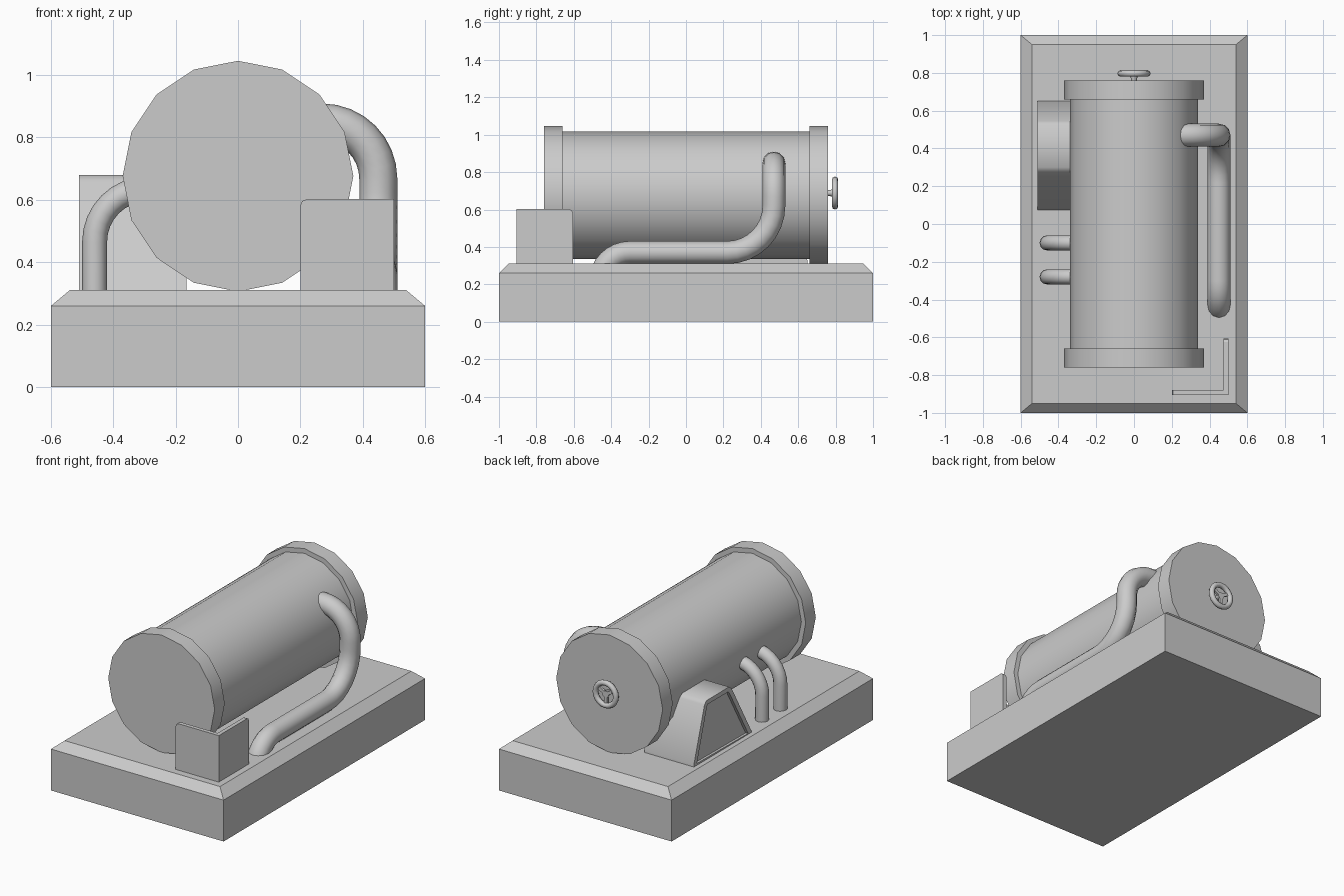
import bpy, bmesh, math
from mathutils import Vector, Matrix

if "Cube" in bpy.data.objects:
    bpy.data.objects.remove(bpy.data.objects["Cube"])


def finish(bm, name, smooth=None):
    bmesh.ops.recalc_face_normals(bm, faces=bm.faces)
    me = bpy.data.meshes.new(name)
    bm.to_mesh(me)
    bm.free()
    ob = bpy.data.objects.new(name, me)
    bpy.context.collection.objects.link(ob)
    if smooth:
        bpy.ops.object.select_all(action='DESELECT')
        ob.select_set(True)
        bpy.context.view_layer.objects.active = ob
        bpy.ops.object.shade_smooth_by_angle(angle=math.radians(smooth))
    return ob


def cyl_y(name, r1, r2, y0, y1, z, sides):
    """Cylinder or cone along y, radius r1 at y0 and r2 at y1."""
    bm = bmesh.new()
    mat = Matrix.Translation((0, (y0 + y1) / 2, z)) @ Matrix.Rotation(-math.pi / 2, 4, 'X')
    bmesh.ops.create_cone(bm, cap_ends=True, segments=sides, radius1=r1, radius2=r2,
                          depth=y1 - y0, matrix=mat)
    return finish(bm, name, 35)


def prism(name, profile, offset, smooth=None):
    """Extrude a flat 3D profile along an offset."""
    bm = bmesh.new()
    face = bm.faces.new([bm.verts.new(p) for p in profile])
    ext = bmesh.ops.extrude_face_region(bm, geom=[face], use_keep_orig=True)
    bmesh.ops.translate(bm, vec=offset, verts=[v for v in ext['geom'] if isinstance(v, bmesh.types.BMVert)])
    return finish(bm, name, smooth)


def pipe(name, pts, bends, radius):
    """Round pipe through pts, each inner corner rounded by its bend radius."""
    pts = [Vector(p) for p in pts]
    path = [pts[0]]
    for i, r in enumerate(bends, 1):
        a = (pts[i - 1] - pts[i]).normalized()
        b = (pts[i + 1] - pts[i]).normalized()
        centre = pts[i] + (a + b) * r          # right-angle bends
        for k in range(9):
            t = k / 8 * math.pi / 2
            path.append(centre - b * r * math.cos(t) - a * r * math.sin(t))
    path.append(pts[-1])
    cu = bpy.data.curves.new(name, 'CURVE')
    cu.dimensions = '3D'
    cu.bevel_depth = radius
    cu.bevel_resolution = 4
    cu.use_fill_caps = True
    sp = cu.splines.new('POLY')
    sp.points.add(len(path) - 1)
    for p, co in zip(sp.points, path):
        p.co = (*co, 1)
    tmp = bpy.data.objects.new(name + "_path", cu)
    bpy.context.collection.objects.link(tmp)
    bpy.context.view_layer.update()
    me = bpy.data.meshes.new_from_object(tmp.evaluated_get(bpy.context.evaluated_depsgraph_get()))
    bpy.data.objects.remove(tmp)
    bm = bmesh.new()
    bm.from_mesh(me)
    return finish(bm, name, 40)


# Base plinth with chamfered top
bm = bmesh.new()
rings = [[bm.verts.new((sx * x, sy * y, z)) for sx, sy in ((-1, -1), (1, -1), (1, 1), (-1, 1))]
         for x, y, z in ((.6, 1, 0), (.6, 1, .26), (.54, .95, .31))]
for lo, hi in zip(rings, rings[1:]):
    for i in range(4):
        j = (i + 1) % 4
        bm.faces.new((lo[i], lo[j], hi[j], hi[i]))
bm.faces.new(rings[0])
bm.faces.new(rings[-1])
finish(bm, "base")

# Tank and end caps
TZ = .676
cyl_y("tank_body", .34, .34, -.68, .68, TZ, 16)
cyl_y("front_cap", .37, .37, -.76, -.66, TZ, 16)
cyl_y("back_cap", .37, .37, .66, .76, TZ, 16)

# Valve handwheel on the back cap
WY, WZ, R, r = .797, .688, .071, .017
bm = bmesh.new()
N, M = 20, 8
grid = [[bm.verts.new(((R + r * math.cos(v)) * math.cos(u), WY + r * math.sin(v),
                       WZ + (R + r * math.cos(v)) * math.sin(u)))
         for v in (2 * math.pi * j / M for j in range(M))]
        for u in (2 * math.pi * i / N for i in range(N))]
for i in range(N):
    for j in range(M):
        a, b = grid[i], grid[(i + 1) % N]
        bm.faces.new((a[j], b[j], b[(j + 1) % M], a[(j + 1) % M]))
finish(bm, "wheel_rim", 60)
cyl_y("wheel_stem", .014, .022, .755, .8, WZ, 12)
for k in range(3):
    bm = bmesh.new()
    mat = (Matrix.Translation((0, WY - .004, WZ))
           @ Matrix.Rotation(math.radians(90 + 120 * k), 4, 'Y')
           @ Matrix.Translation((R / 2, 0, 0)) @ Matrix.Diagonal((R, .014, .02, 1)))
    bmesh.ops.create_cube(bm, size=1, matrix=mat)
    finish(bm, f"wheel_spoke_{k + 1}")

# Large pipe from the tank side down and along the base
pipe("large_pipe", [(.2, .47, .848), (.45, .47, .848), (.45, .47, .37), (.45, -.46, .37), (.45, -.46, .2)],
     [.18, .25, .16], .061)

# Two small pipes on the left side
for k, y in enumerate((-.1, -.28)):
    pipe(f"small_pipe_{k + 1}", [(-.46, y, .29), (-.46, y, .635), (-.25, y, .635)], [.17], .04)

# Left control housing with sloped ends and a recessed outer panel
bm = bmesh.new()
prof = [(.65, .30), (.65, .325), (.545, .66), (.525, .68), (.3, .68), (.275, .66), (.085, .33), (.07, .30)]
outer = [bm.verts.new((-.51, y, z)) for y, z in prof]
inner = [bm.verts.new((-.165, y, z)) for y, z in prof]
for i in range(len(prof)):
    j = (i + 1) % len(prof)
    bm.faces.new((outer[i], outer[j], inner[j], inner[i]))
bm.faces.new(inner)
panel = bm.faces.new(outer)
bmesh.ops.recalc_face_normals(bm, faces=bm.faces)
bmesh.ops.inset_region(bm, faces=[panel], thickness=.03)
bmesh.ops.inset_region(bm, faces=[panel], thickness=.004, depth=-.015)
finish(bm, "control_housing", 50)

# L-shaped corner guard at the front right
T = .025
prism("guard_front", [(.2, -.905, .3), (.5, -.905, .3), (.5, -.905, .602), (.22, -.905, .602),
                      (.206, -.905, .596), (.2, -.905, .582)], (0, T, 0))
prism("guard_side", [(.5, -.905 + T, .3), (.5, -.605, .3), (.5, -.605, .582), (.5, -.611, .596),
                     (.5, -.625, .602), (.5, -.905 + T, .602)], (-T, 0, 0))
